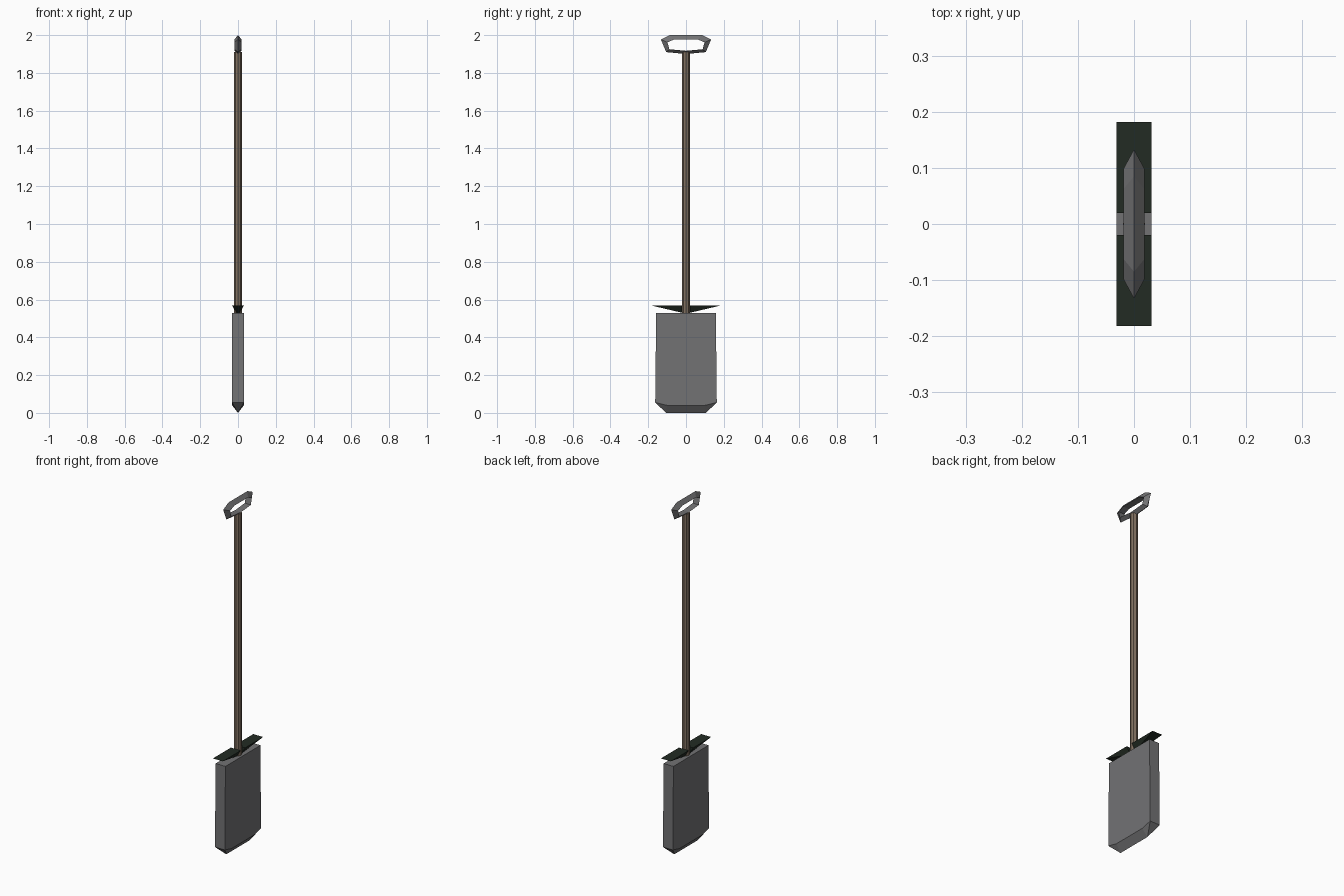
import bpy, bmesh, math
from mathutils import Vector

if "Cube" in bpy.data.objects:
    bpy.data.objects.remove(bpy.data.objects["Cube"])


def material(name, rgb):
    m = bpy.data.materials.new(name)
    m.diffuse_color = (*rgb, 1)
    m.use_nodes = True
    m.node_tree.nodes["Principled BSDF"].inputs["Base Color"].default_value = m.diffuse_color
    return m


STEEL = material("steel grey", (0.17, 0.17, 0.175))
WOOD = material("brown wood", (0.22, 0.165, 0.12))
GREEN = material("dark green", (0.016, 0.024, 0.017))


def finish(bm, name, mat):
    bmesh.ops.recalc_face_normals(bm, faces=bm.faces)
    me = bpy.data.meshes.new(name)
    bm.to_mesh(me)
    bm.free()
    me.materials.append(mat)
    ob = bpy.data.objects.new(name, me)
    bpy.context.collection.objects.link(ob)
    return ob


def hull(points, name, mat):
    bm = bmesh.new()
    verts = [bm.verts.new(p) for p in points]
    bmesh.ops.convex_hull(bm, input=verts)
    bmesh.ops.dissolve_limit(bm, angle_limit=math.radians(1),
                             verts=bm.verts, edges=bm.edges)
    return finish(bm, name, mat)


# blade: thick slab with a knife edge along the bottom
pts = []
for s in (-1, 1):
    for x in (-0.031, 0.031):
        pts += [(x, s * 0.158, 0.53), (x, s * 0.163, 0.055), (x, s * 0.10, 0.04)]
    pts.append((0, s * 0.105, 0.005 * 0))
hull(pts, "blade", STEEL)

# foot rests: flat on top, tapering down to the neck of the blade
for s, side in ((-1, "left"), (1, "right")):
    pts = [(x, s * y, 0.568) for x in (-0.031, 0.031) for y in (0.02, 0.182)]
    pts += [(x, s * 0.02, 0.53) for x in (-0.008, 0.008)]
    hull(pts, "foot_rest_" + side, GREEN)

# shaft
bm = bmesh.new()
bmesh.ops.create_cone(bm, cap_ends=True, segments=8, radius1=0.02, radius2=0.02, depth=1.385)
bmesh.ops.translate(bm, verts=bm.verts, vec=Vector((0, 0, 1.2175)))
finish(bm, "shaft", WOOD)

# grip: closed ring with a triangular section, ridge facing outwards
outer = [(0.085, 2.0), (0.133, 1.977), (0.105, 1.91), (0, 1.9)]
inner = [(0.062, 1.977), (0.098, 1.962), (0.088, 1.925), (0, 1.917)]
outer += [(-y, z) for y, z in outer[2::-1]]
inner += [(-y, z) for y, z in inner[2::-1]]
bm = bmesh.new()
rings = []
for (yo, zo), (yi, zi) in zip(outer, inner):
    rings.append([bm.verts.new(p) for p in
                  ((0, yo, zo), (0.019, yi, zi), (-0.019, yi, zi))])
for i, a in enumerate(rings):
    b = rings[(i + 1) % len(rings)]
    for j in range(3):
        k = (j + 1) % 3
        bm.faces.new((a[j], a[k], b[k], b[j]))
finish(bm, "grip", STEEL)
